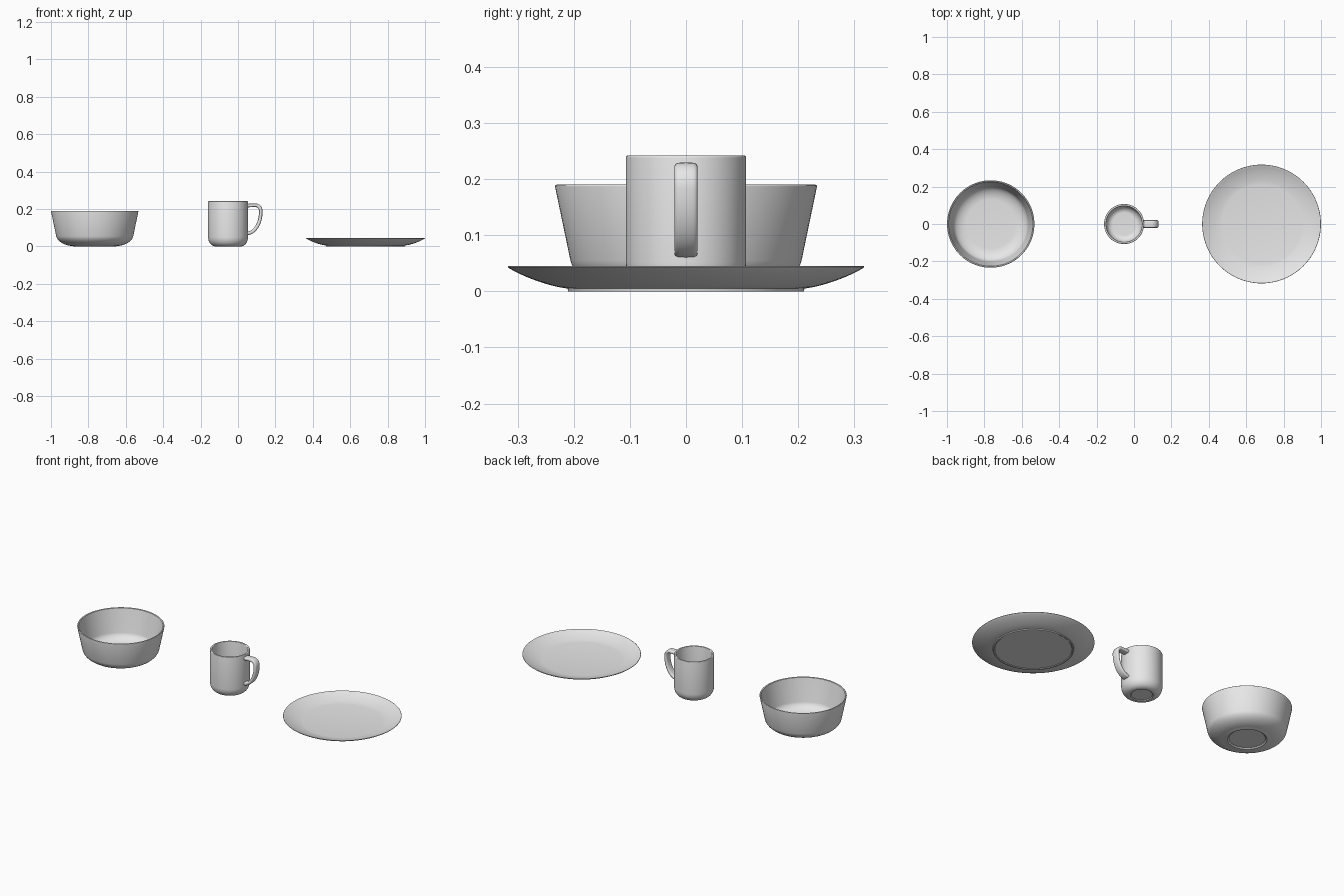
import bpy, bmesh, math
from mathutils import Vector
from mathutils.geometry import interpolate_bezier

if "Cube" in bpy.data.objects:
    bpy.data.objects.remove(bpy.data.objects["Cube"], do_unlink=True)

# Single glazed ceramic colour
ceramic = bpy.data.materials.new("light grey ceramic")
ceramic.use_nodes = True
grey = (0.8, 0.8, 0.8, 1)
ceramic.diffuse_color = grey
ceramic.node_tree.nodes["Principled BSDF"].inputs["Base Color"].default_value = grey


def finish(bm, name, x=0):
    bmesh.ops.remove_doubles(bm, verts=bm.verts, dist=1e-5)
    bmesh.ops.recalc_face_normals(bm, faces=bm.faces)
    mesh = bpy.data.meshes.new(name)
    bm.to_mesh(mesh)
    bm.free()
    mesh.materials.append(ceramic)
    obj = bpy.data.objects.new(name, mesh)
    obj.location.x = x
    bpy.context.collection.objects.link(obj)
    bpy.ops.object.select_all(action='DESELECT')
    obj.select_set(True)
    bpy.context.view_layer.objects.active = obj
    bpy.ops.object.shade_smooth_by_angle(angle=math.radians(35))
    return obj


def arc(a, corner, b, steps=8):
    """Rounded corner from a to b, as (radius, height) points."""
    k = 0.56
    a, c, b = Vector((*a, 0)), Vector((*corner, 0)), Vector((*b, 0))
    return [p[:2] for p in interpolate_bezier(a, a.lerp(c, k), b.lerp(c, k), b, steps)]


def lathe(name, profile, x):
    """Turn a closed (radius, height) profile about the vertical axis."""
    bm = bmesh.new()
    verts = [bm.verts.new((r, 0, z)) for r, z in profile]
    edges = [bm.edges.new(pair) for pair in zip(verts, verts[1:])]
    bmesh.ops.spin(bm, geom=verts + edges, cent=(0, 0, 0), axis=(0, 0, 1),
                   angle=math.tau, steps=96, use_merge=True)
    return finish(bm, name, x)


# Bowl: recessed foot, rounded base, flared thin wall
lathe("bowl",
      [(0, 0.006), (0.095, 0.006), (0.103, 0), (0.113, 0)]
      + arc((0.118, 0.002), (0.196, 0.006), (0.206, 0.055), 12)
      + arc((0.2335, 0.187), (0.234, 0.19), (0.231, 0.19), 4)
      + arc((0.226, 0.188), (0.226, 0.19), (0.225, 0.185), 3)
      + arc((0.2, 0.056), (0.193, 0.015), (0.13, 0.013), 12)
      + [(0, 0.013)], -0.766)

# Mug body: straight wall with rounded base
lathe("mug_body",
      [(0, 0.004), (0.055, 0.004), (0.06, 0)]
      + arc((0.066, 0), (0.107, 0), (0.107, 0.052), 12)
      + arc((0.107, 0.238), (0.107, 0.242), (0.104, 0.242), 4)
      + arc((0.099, 0.242), (0.096, 0.242), (0.096, 0.238), 4)
      + arc((0.096, 0.055), (0.096, 0.012), (0.06, 0.012), 12)
      + [(0, 0.012)], -0.053)

# Plate: shallow upturned rim on a low foot
lathe("plate",
      [(0, 0.003), (0.2, 0.003), (0.204, 0), (0.21, 0), (0.211, 0.005)]
      + arc((0.218, 0.006), (0.268, 0.013), (0.315, 0.041), 10)
      + arc((0.3175, 0.043), (0.318, 0.046), (0.315, 0.045), 4)
      + arc((0.312, 0.044), (0.265, 0.019), (0.214, 0.014), 10)
      + [(0, 0.012)], 0.682)

# Mug handle: rounded strap swept along an ear-shaped path
path = (arc((0.045, 0.218), (0.07, 0.22), (0.092, 0.22), 5)
        + arc((0.096, 0.22), (0.122, 0.219), (0.122, 0.188), 10)
        + arc((0.122, 0.184), (0.12, 0.07), (0.046, 0.0695), 16))
bm = bmesh.new()
rings = []
for i, (x, z) in enumerate(path):
    (x0, z0), (x1, z1) = path[max(i - 1, 0)], path[min(i + 1, len(path) - 1)]
    tangent = Vector((x1 - x0, 0, z1 - z0)).normalized()
    normal = Vector((-tangent.z, 0, tangent.x))
    ring = []
    for j in range(20):
        c, s = math.cos(math.tau * j / 20), math.sin(math.tau * j / 20)
        across = math.copysign(abs(c) ** 0.5, c) * 0.0205
        depth = math.copysign(abs(s) ** 0.6, s) * 0.0095
        ring.append(bm.verts.new(Vector((x, across, z)) + normal * depth))
    rings.append(ring)
for a, b in zip(rings, rings[1:]):
    for j in range(20):
        k = (j + 1) % 20
        bm.faces.new((a[j], a[k], b[k], b[j]))
for end in (rings[0], rings[-1]):
    bm.faces.new(end)
finish(bm, "mug_handle")
